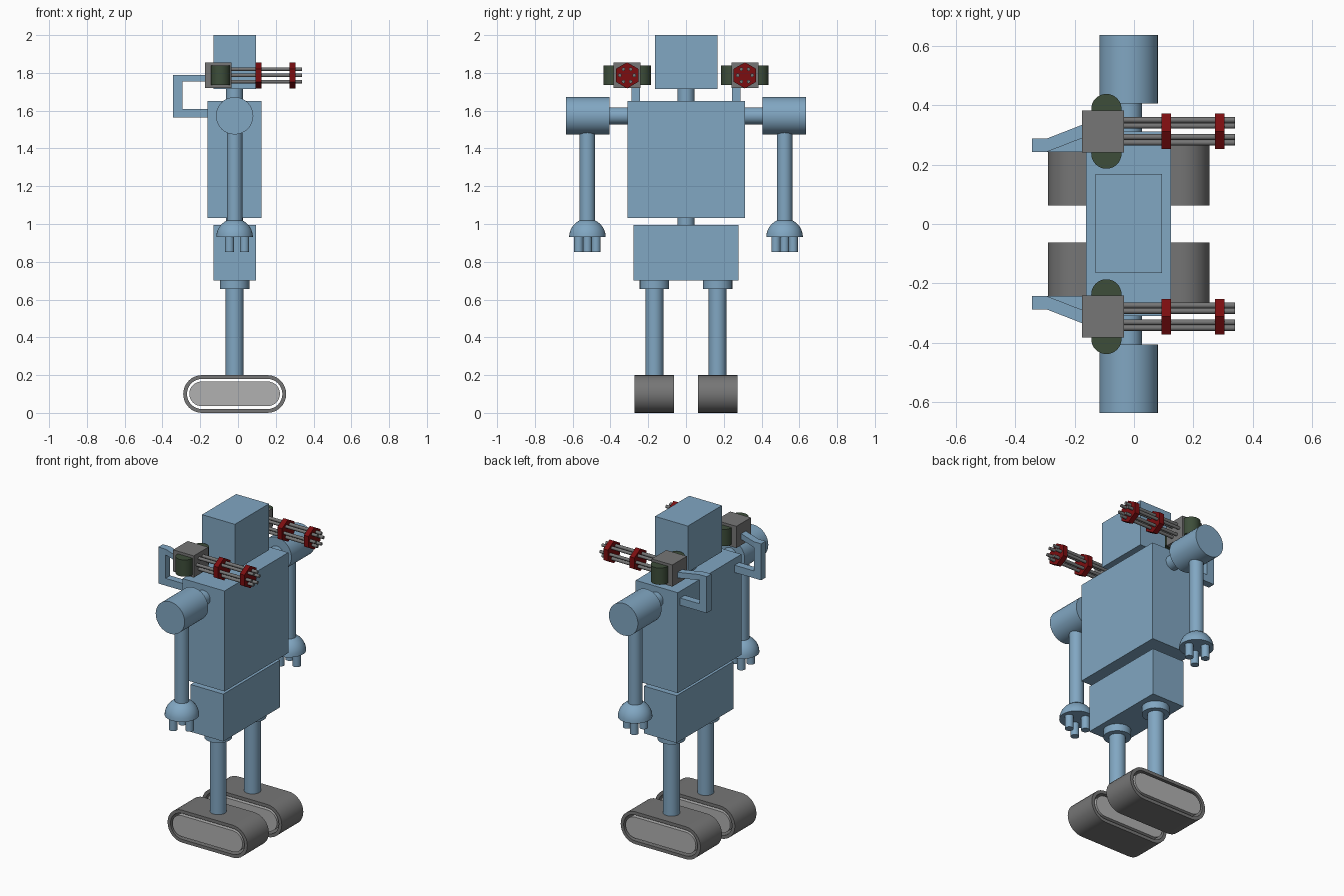
import bpy, bmesh, math
from mathutils import Matrix, Vector

if "Cube" in bpy.data.objects:
    bpy.data.objects.remove(bpy.data.objects["Cube"])

CX = -0.018  # shared body axis


def material(name, rgb):
    m = bpy.data.materials.new(name)
    m.diffuse_color = (*rgb, 1)
    m.use_nodes = True
    m.node_tree.nodes["Principled BSDF"].inputs["Base Color"].default_value = m.diffuse_color
    return m


BLUE = material("blue_paint", (0.22, 0.385, 0.54))
RED = material("red_paint", (0.2, 0.004, 0.005))
GREEN = material("dark_green_paint", (0.047, 0.075, 0.042))
STEEL = material("dark_steel", (0.18, 0.18, 0.18))
CORE = material("mid_steel", (0.44, 0.44, 0.44))


def finish(bm, name, mat=None, smooth=False):
    bmesh.ops.remove_doubles(bm, verts=bm.verts, dist=1e-5)
    bmesh.ops.recalc_face_normals(bm, faces=bm.faces)
    mesh = bpy.data.meshes.new(name)
    bm.to_mesh(mesh)
    bm.free()
    ob = bpy.data.objects.new(name, mesh)
    bpy.context.collection.objects.link(ob)
    if mat:
        mesh.materials.append(mat)
    if smooth:
        bpy.ops.object.select_all(action='DESELECT')
        ob.select_set(True)
        bpy.context.view_layer.objects.active = ob
        bpy.ops.object.shade_smooth_by_angle(angle=math.radians(35))
    return ob


def box(name, x0, x1, y0, y1, z0, z1, mat=None):
    bm = bmesh.new()
    M = Matrix.Translation(((x0 + x1) / 2, (y0 + y1) / 2, (z0 + z1) / 2))
    M = M @ Matrix.Diagonal((x1 - x0, abs(y1 - y0), z1 - z0, 1))
    bmesh.ops.create_cube(bm, size=1, matrix=M)
    return finish(bm, name, mat)


def add_rod(bm, a, b, r, sides=32):
    a, b = Vector(a), Vector(b)
    d = b - a
    M = Matrix.Translation((a + b) / 2) @ d.to_track_quat('Z', 'Y').to_matrix().to_4x4()
    bmesh.ops.create_cone(bm, cap_ends=True, segments=sides, radius1=r, radius2=r,
                          depth=d.length, matrix=M)


def rod(name, a, b, r, mat=None):
    bm = bmesh.new()
    add_rod(bm, a, b, r)
    return finish(bm, name, mat, True)


def stadium(x0, x1, z0, z1, n=16):
    r, zc, pts = (z1 - z0) / 2, (z0 + z1) / 2, []
    for cx, start in ((x1 - r, -90), (x0 + r, 90)):
        for i in range(n + 1):
            t = math.radians(start + 180 * i / n)
            pts.append((cx + r * math.cos(t), zc + r * math.sin(t)))
    return pts


def track(side, name):
    y0, y1 = side * 0.063, side * 0.273
    # outer belt: hollow ring
    bm = bmesh.new()
    outer, inner = stadium(-0.29, 0.255, 0, 0.2), stadium(-0.27, 0.235, 0.02, 0.18)
    loops = [[bm.verts.new((x, y, z)) for x, z in p]
             for p, y in ((outer, y0), (outer, y1), (inner, y1), (inner, y0))]
    n = len(outer)
    for k in range(4):
        a, b = loops[k], loops[(k + 1) % 4]
        for i in range(n):
            j = (i + 1) % n
            bm.faces.new((a[i], a[j], b[j], b[i]))
    finish(bm, name + "_track_belt", STEEL, True)
    # solid core separated from the belt by a gap
    bm = bmesh.new()
    pts = stadium(-0.258, 0.222, 0.036, 0.166)
    f = bm.faces.new([bm.verts.new((x, y0, z)) for x, z in pts])
    ext = bmesh.ops.extrude_face_region(bm, geom=[f], use_keep_orig=True)
    vs = [v for v in ext["geom"] if isinstance(v, bmesh.types.BMVert)]
    bmesh.ops.translate(bm, verts=vs, vec=(0, y1 - y0, 0))
    finish(bm, name + "_track_core", CORE, True)


def hand(side, name):
    y = side * 0.522
    bm = bmesh.new()
    bmesh.ops.create_uvsphere(bm, u_segments=32, v_segments=16, radius=0.097)
    bmesh.ops.bisect_plane(bm, geom=bm.verts[:] + bm.edges[:] + bm.faces[:], dist=1e-5,
                           plane_co=(0, 0, 0), plane_no=(0, 0, 1), clear_inner=True)
    bmesh.ops.holes_fill(bm, edges=[e for e in bm.edges if e.is_boundary], sides=0)
    bmesh.ops.translate(bm, verts=bm.verts, vec=(CX, y, 0.931))
    finish(bm, name + "_hand", BLUE, True)
    for i in range(3):
        t = math.tau * i / 3
        x, fy = CX + 0.053 * math.cos(t), y + 0.053 * math.sin(t)
        rod(f"{name}_finger_{i + 1}", (x, fy, 0.851), (x, fy, 0.936), 0.024, BLUE)


def bracket(side, name):
    # C-shaped bar: (outer x, outer z, inner x, inner z, sideways shift)
    stations = [(-0.16, 1.565, -0.16, 1.61, 0), (-0.343, 1.565, -0.293, 1.61, 0),
                (-0.343, 1.79, -0.293, 1.755, 0), (-0.293, 1.79, -0.293, 1.755, 0),
                (-0.172, 1.79, -0.172, 1.755, 0.047)]
    bm = bmesh.new()
    rings = []
    for ox, oz, ix, iz, dy in stations:
        a, b = side * (0.243 + dy), side * (0.288 + dy)
        rings.append([bm.verts.new(p) for p in
                      ((ox, a, oz), (ox, b, oz), (ix, b, iz), (ix, a, iz))])
    for p, q in zip(rings, rings[1:]):
        for i in range(4):
            j = (i + 1) % 4
            bm.faces.new((p[i], p[j], q[j], q[i]))
    bm.faces.new(rings[0])
    bm.faces.new(rings[-1])
    finish(bm, name + "_gun_bracket", BLUE)


def gun(side, name):
    y, z = side * 0.312, 1.787
    box(name + "_gun_housing", -0.175, -0.034, y - 0.071, y + 0.071, 1.72, 1.854, STEEL)
    for label, d in (("inner", -0.075), ("outer", 0.075)):
        yy = y + side * d
        rod(f"{name}_{label}_ammo_drum", (-0.093, yy, 1.735), (-0.093, yy, 1.838), 0.051, GREEN)
    bm = bmesh.new()
    for i in range(6):
        t = math.tau * i / 6
        by, bz = y + 0.038 * math.cos(t), z + 0.038 * math.sin(t)
        add_rod(bm, (-0.05, by, bz), (0.34, by, bz), 0.0095, 16)
    finish(bm, name + "_gun_barrels", STEEL, True)
    # hexagonal clamps, point upward
    for label, x0, x1 in (("rear", 0.092, 0.124), ("front", 0.273, 0.304)):
        bm = bmesh.new()
        pts = [(y + 0.069 * math.sin(math.tau * i / 6), z + 0.069 * math.cos(math.tau * i / 6))
               for i in range(6)]
        a, b = ([bm.verts.new((x, *p)) for p in pts] for x in (x0, x1))
        bm.faces.new(a)
        bm.faces.new(b)
        for i in range(6):
            j = (i + 1) % 6
            bm.faces.new((a[i], a[j], b[j], b[i]))
        finish(bm, f"{name}_{label}_barrel_clamp", RED)


# central body
box("head", -0.13, 0.094, -0.165, 0.168, 1.714, 2.0, BLUE)
rod("neck", (CX, 0, 1.65), (CX, 0, 1.72), 0.045, BLUE)
box("torso", -0.162, 0.125, -0.31, 0.312, 1.032, 1.652, BLUE)
rod("waist", (CX, 0, 0.99), (CX, 0, 1.04), 0.045, BLUE)
box("pelvis", -0.13, 0.094, -0.277, 0.277, 0.702, 0.994, BLUE)

# paired limbs and weapons
for side, name in ((-1, "near"), (1, "far")):
    ly, ay = side * 0.167, side * 0.522
    rod(name + "_hip", (CX, ly, 0.657), (CX, ly, 0.707), 0.078, BLUE)
    rod(name + "_leg", (CX, ly, 0.19), (CX, ly, 0.67), 0.047, BLUE)
    track(side, name)
    rod(name + "_shoulder_joint", (CX, side * 0.3, 1.573), (CX, side * 0.41, 1.573), 0.045, BLUE)
    rod(name + "_shoulder", (CX, side * 0.406, 1.573), (CX, side * 0.636, 1.573), 0.099, BLUE)
    rod(name + "_arm", (CX, ay, 1.01), (CX, ay, 1.5), 0.041, BLUE)
    hand(side, name)
    bracket(side, name)
    gun(side, name)
